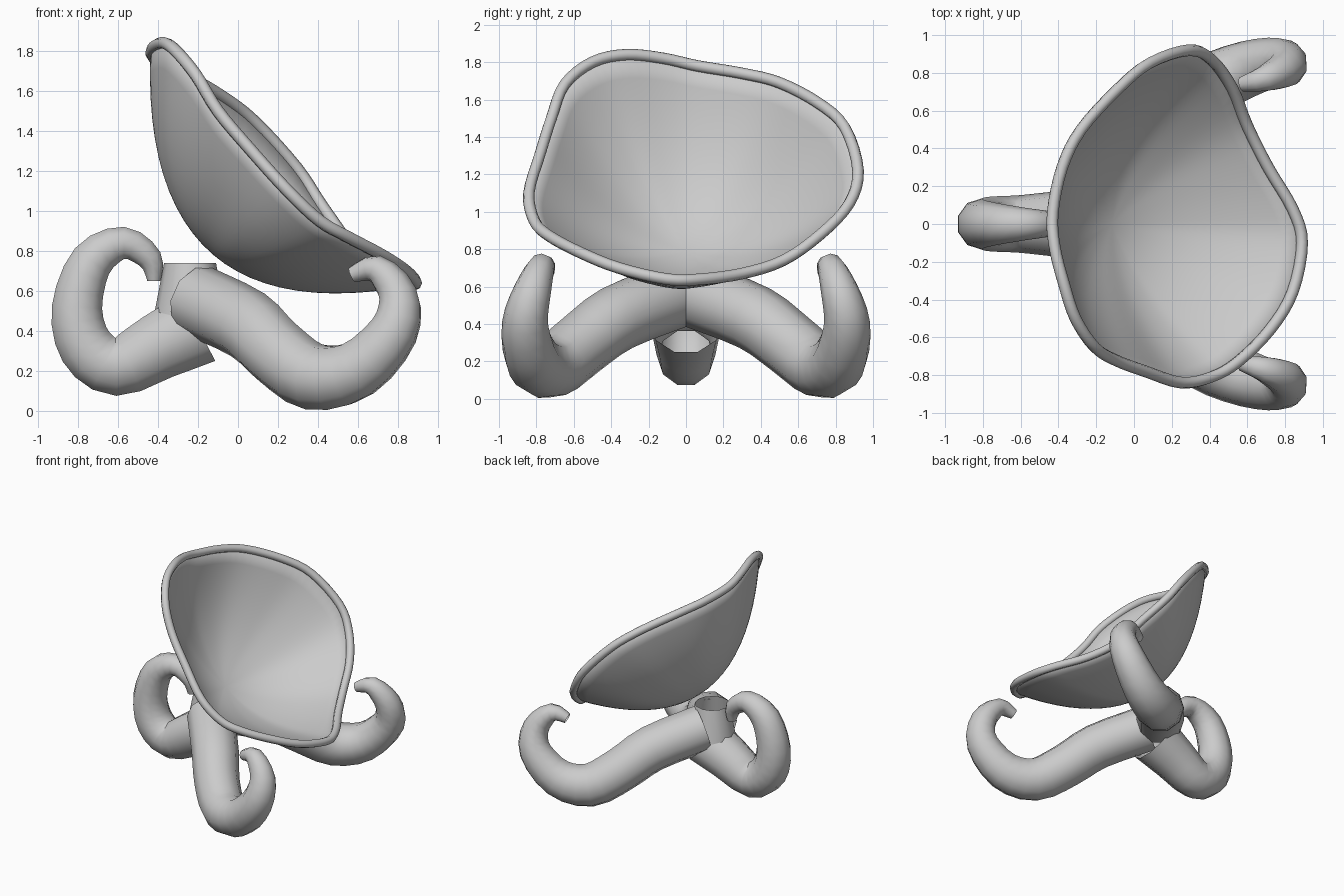
import bpy, bmesh
from mathutils import Vector

cube = bpy.data.objects.get("Cube")
if cube:
    bpy.data.objects.remove(cube, do_unlink=True)

grey = bpy.data.materials.new("plain grey")
grey.use_nodes = True
grey.diffuse_color = (0.6, 0.6, 0.6, 1)
grey.node_tree.nodes["Principled BSDF"].inputs["Base Color"].default_value = (0.6, 0.6, 0.6, 1)


def smooth_path(points, steps, closed=False):
    """Pass a smooth curve through the points (any number of coordinates)."""
    pts = [Vector(p) for p in points]
    count = len(pts)
    result = []
    for i in range(count if closed else count - 1):
        picks = range(i - 1, i + 3)
        a, b, c, d = [pts[k % count] if closed else pts[min(max(k, 0), count - 1)] for k in picks]
        for s in range(steps):
            t = s / steps
            result.append(b + (c - a) * (t / 2) + (a * 2 - b * 5 + c * 4 - d) * (t * t / 2)
                          + (b * 3 - a - c * 3 + d) * (t ** 3 / 2))
    if not closed:
        result.append(pts[-1])
    return result


def finish(obj, angle):
    obj.data.materials.clear()
    obj.data.materials.append(grey)
    bpy.ops.object.select_all(action="DESELECT")
    obj.select_set(True)
    bpy.context.view_layer.objects.active = obj
    bpy.ops.object.shade_smooth_by_angle(angle=angle)


def tube(name, path, resolution, closed=False):
    """Sweep a round section along x, y, z, radius points."""
    curve = bpy.data.curves.new(name, "CURVE")
    curve.dimensions = "3D"
    curve.bevel_depth = 1
    curve.bevel_resolution = resolution
    spline = curve.splines.new("POLY")
    spline.points.add(len(path) - 1)
    spline.use_cyclic_u = closed
    for point, p in zip(spline.points, path):
        point.co = (p[0], p[1], p[2], 1)
        point.radius = p[3]
    obj = bpy.data.objects.new(name, curve)
    bpy.context.collection.objects.link(obj)
    bpy.ops.object.select_all(action="DESELECT")
    obj.select_set(True)
    bpy.context.view_layer.objects.active = obj
    bpy.ops.object.convert(target="MESH")
    obj = bpy.context.object
    finish(obj, 1.0)
    return obj


def lofted(name, rings, angle, tip=None):
    """Join closed rings of points into a sheet, with an optional tip."""
    bm = bmesh.new()
    rows = [[bm.verts.new(p) for p in ring] for ring in rings]
    n = len(rows[0])
    for low, high in zip(rows, rows[1:]):
        for i in range(n):
            j = (i + 1) % n
            bm.faces.new((low[i], low[j], high[j], high[i]))
    if tip:
        end = bm.verts.new(tip)
        for i in range(n):
            bm.faces.new((end, rows[0][(i + 1) % n], rows[0][i]))
    bmesh.ops.recalc_face_normals(bm, faces=bm.faces)
    mesh = bpy.data.meshes.new(name)
    bm.to_mesh(mesh)
    bm.free()
    obj = bpy.data.objects.new(name, mesh)
    bpy.context.collection.objects.link(obj)
    finish(obj, angle)
    return obj


# Wavy edge of the dish
edge = smooth_path([
    (.89, -.1, .64), (.84, .08, .64), (.71, .3, .67), (.6, .52, .74), (.52, .72, .88),
    (.41, .87, 1.04), (.29, .92, 1.22), (.08, .85, 1.45), (-.09, .71, 1.58),
    (-.28, .5, 1.69), (-.38, .3, 1.74), (-.43, .06, 1.78), (-.42, -.12, 1.82),
    (-.37, -.32, 1.84), (-.31, -.5, 1.8), (-.21, -.65, 1.68), (-.1, -.72, 1.5),
    (.06, -.78, 1.31), (.25, -.84, 1.1), (.41, -.81, .95), (.55, -.73, .87),
    (.72, -.56, .78), (.84, -.36, .7)], 4, closed=True)
tube("dish_rim", [(*p, .031) for p in edge], 2, closed=True)

# Dish bowl: parabolic ribs from the centre to the edge
centre = Vector((-.12, 0, .785))
axis = Vector((.65, 0, .76))


def rib_point(p, t):
    reach = p - centre
    depth = axis * reach.dot(axis)
    return centre + (reach - depth) * t + depth * t * t


bowl = lofted("dish_bowl", [[rib_point(p, k / 12) for p in edge] for k in range(1, 13)], 1.0, centre)
shell = bowl.modifiers.new("thickness", "SOLIDIFY")
shell.thickness = .012
shell.offset = 0

# Curled tapering legs: one behind the bowl, a mirrored pair under its low side
tube("single_leg", smooth_path([
    (-.2, 0, .42, .2), (-.4, 0, .32, .175), (-.61, 0, .22, .152), (-.76, 0, .32, .145),
    (-.805, 0, .52, .132), (-.73, 0, .75, .112), (-.57, 0, .84, .085),
    (-.44, 0, .76, .065), (-.42, 0, .65, .035)], 3), 3)
for label, side in (("right", -1), ("left", 1)):
    tube(label + "_leg", smooth_path([
        (x, side * y, z, r) for x, y, z, r in [
            (-.2, .07, .55, .18), (.05, .37, .43, .178), (.2, .56, .29, .172),
            (.38, .72, .17, .168), (.6, .82, .21, .15), (.78, .86, .4, .125),
            (.8, .82, .58, .1), (.69, .77, .71, .07), (.57, .74, .68, .04)]], 3), 3)

# Open collar joining the legs under the bowl
bpy.ops.mesh.primitive_cone_add(vertices=12, radius1=.18, radius2=.13, depth=.26,
                                end_fill_type="NOTHING", location=(-.24, 0, .61))
collar = bpy.context.object
collar.name = "collar"
finish(collar, 1.0)
